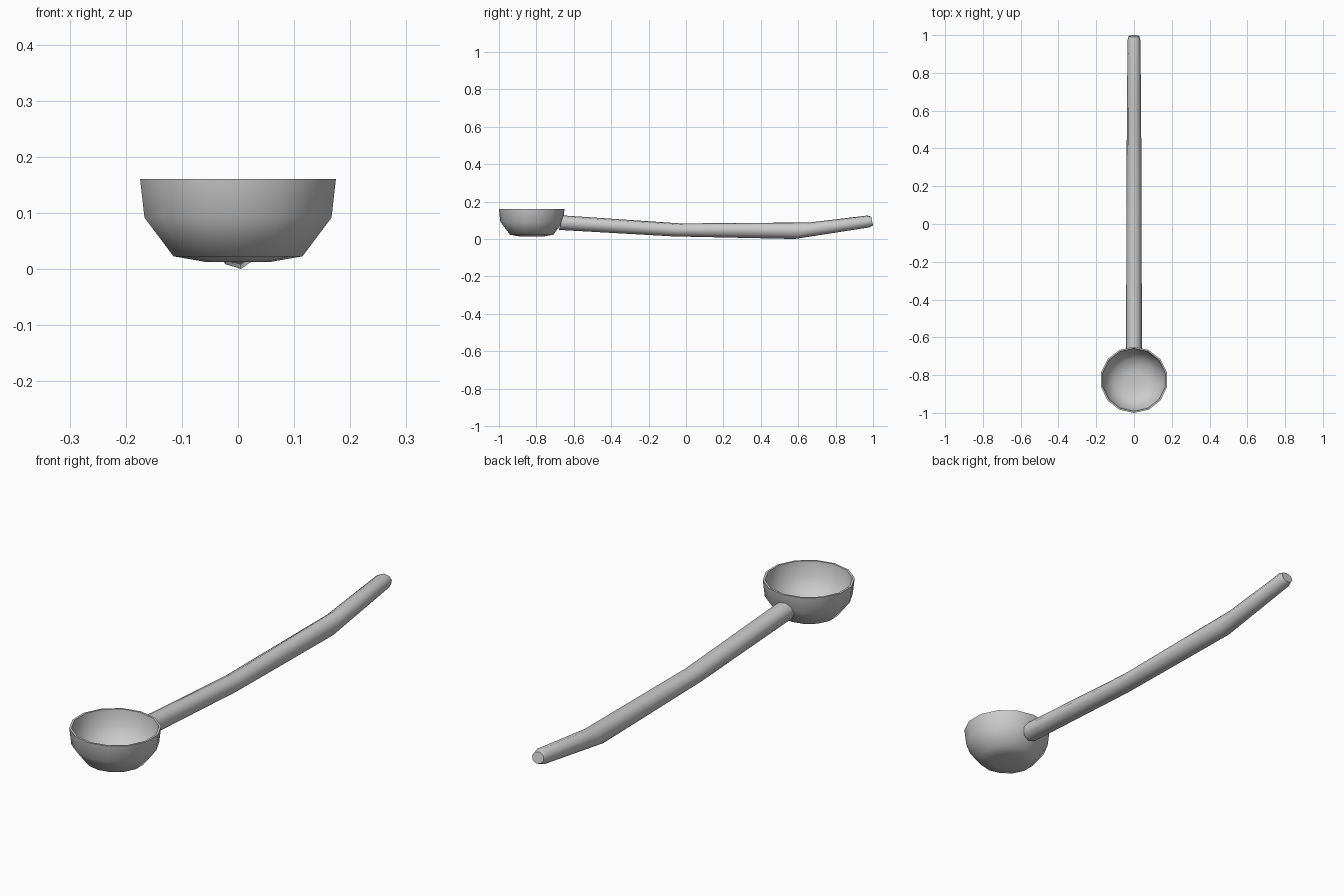
import bpy, bmesh, math

if "Cube" in bpy.data.objects:
    bpy.data.objects.remove(bpy.data.objects["Cube"])


def loft(name, rings, cap_start=True, cap_end=True, angle=40):
    """Skin a list of equal-length point rings into a mesh object."""
    bm = bmesh.new()
    loops = [[bm.verts.new(p) for p in ring] for ring in rings]
    n = len(loops[0])
    for a, b in zip(loops, loops[1:]):
        for i in range(n):
            j = (i + 1) % n
            bm.faces.new((a[i], a[j], b[j], b[i]))
    if cap_start:
        bm.faces.new(loops[0])
    if cap_end:
        bm.faces.new(loops[-1])
    bmesh.ops.recalc_face_normals(bm, faces=bm.faces)
    mesh = bpy.data.meshes.new(name)
    bm.to_mesh(mesh)
    bm.free()
    obj = bpy.data.objects.new(name, mesh)
    bpy.context.collection.objects.link(obj)
    bpy.ops.object.select_all(action='DESELECT')
    obj.select_set(True)
    bpy.context.view_layer.objects.active = obj
    bpy.ops.object.shade_smooth_by_angle(angle=math.radians(angle))
    return obj


# Bowl: outer wall up to the rim, then back down the inside (radius, z)
BOWL_Y = -0.825
bowl_profile = [(0.06, 0.013), (0.118, 0.023), (0.171, 0.092), (0.179, 0.161),
                (0.170, 0.161), (0.162, 0.095), (0.112, 0.033), (0.05, 0.023)]
SIDES = 14


def bowl_ring(r, z):
    ring = []
    for i in range(SIDES):
        a = 2 * math.pi * (i + 0.5) / SIDES
        ring.append((r * math.cos(a), BOWL_Y + r * 0.98 * math.sin(a), z))
    return ring


loft("bowl", [bowl_ring(r, z) for r, z in bowl_profile], angle=60)

# Handle: bent tapering rod (y, centre z, half width, half height, lean)
handle_sections = [
    (-0.668, 0.0875, 0.042, 0.039, 0.012),
    (-0.05, 0.049, 0.041, 0.035, 0.02),
    (0.62, 0.0445, 0.038, 0.0445, 0.04),
    (0.975, 0.094, 0.034, 0.032, -0.005),
    (0.995, 0.096, 0.028, 0.024, -0.005),
]


def handle_ring(y, z, w, h, lean):
    ring = []
    for i in range(8):
        a = 2 * math.pi * i / 8 + math.radians(8)
        s = math.sin(a)
        ring.append((w * math.cos(a), y + lean * s, z + h * s))
    return ring


loft("handle", [handle_ring(*s) for s in handle_sections], angle=50)
